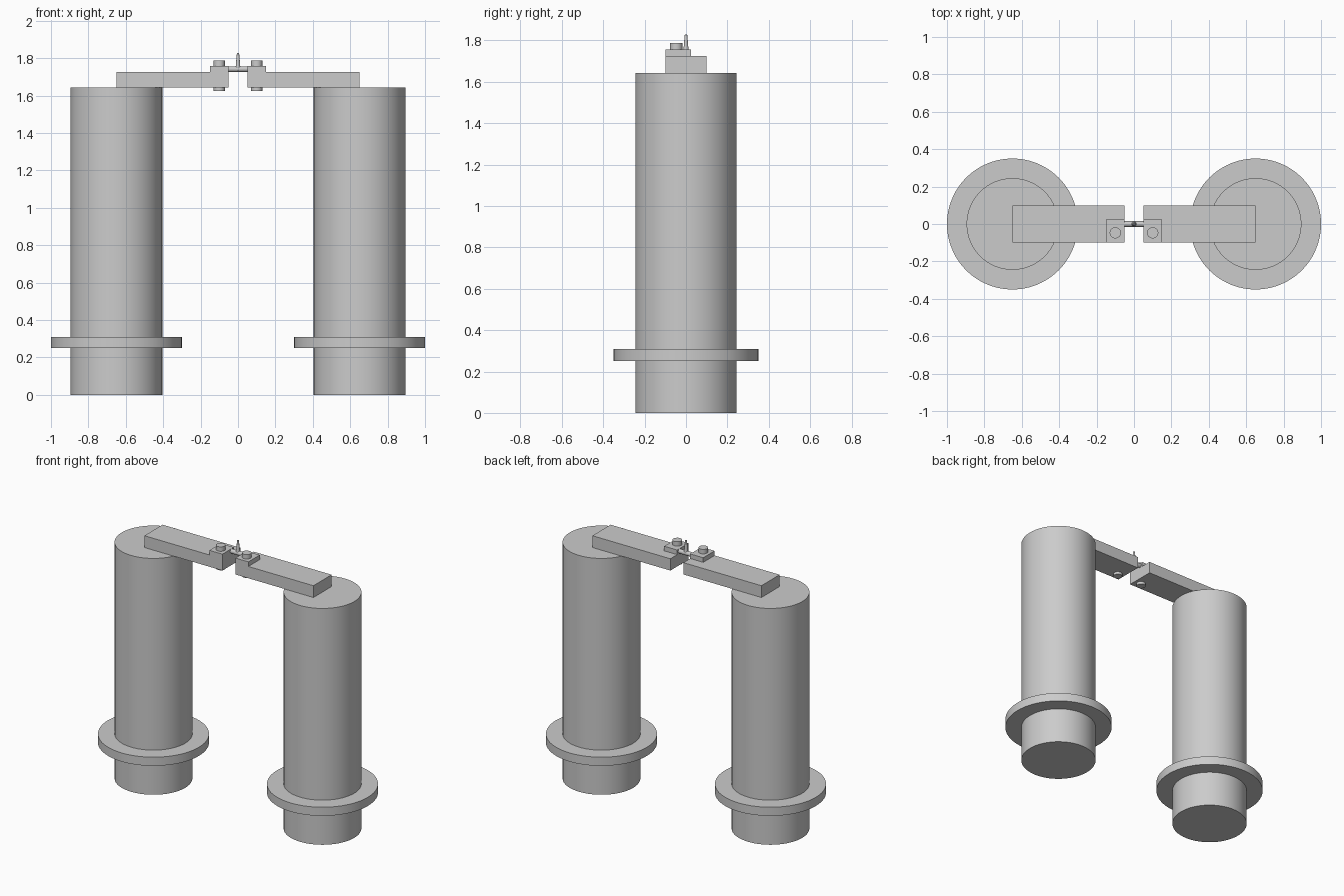
import bpy
import math

cube = bpy.data.objects.get("Cube")
if cube:
    bpy.data.objects.remove(cube, do_unlink=True)

grey = bpy.data.materials.new("plain_grey")
grey.use_nodes = True
COLOUR = (0.6, 0.6, 0.6, 1)
grey.diffuse_color = COLOUR
grey.node_tree.nodes["Principled BSDF"].inputs["Base Color"].default_value = COLOUR


def box(name, x, y, z):
    """Box from (low, high) ranges on each axis."""
    spans = (x, y, z)
    bpy.ops.mesh.primitive_cube_add(size=1, location=[(a + b) / 2 for a, b in spans])
    ob = bpy.context.object
    ob.name = name
    ob.scale = [b - a for a, b in spans]
    bpy.ops.object.transform_apply(location=False, rotation=False, scale=True)
    ob.data.materials.append(grey)


def round_part(name, x, y, z, r, r_top=None, sides=64, along_x=False):
    """Cylinder or tapered cone spanning z, or spanning x when along_x is set."""
    low, high = x if along_x else z
    mid = (low + high) / 2
    bpy.ops.mesh.primitive_cone_add(
        vertices=sides, radius1=r, radius2=r if r_top is None else r_top,
        depth=high - low,
        location=(mid, y, z) if along_x else (x, y, mid),
        rotation=(0, math.pi / 2 if along_x else 0, 0))
    ob = bpy.context.object
    ob.name = name
    ob.data.materials.append(grey)
    bpy.ops.object.shade_smooth_by_angle(angle=math.radians(35))


for side, s in (("left", 1), ("right", -1)):
    # Tall post with a flange near its foot
    round_part(side + "_post", s * 0.65, 0, (0, 1.643), 0.245, sides=96)
    round_part(side + "_flange", s * 0.65, 0, (0.25, 0.31), 0.35, sides=96)
    # Arm reaching inward, with a clamp plate and through bolt
    box(side + "_arm", sorted((s * 0.05, s * 0.65)), (-0.1, 0.1), (1.643, 1.725))
    box(side + "_clamp_plate", sorted((s * 0.05, s * 0.15)), (-0.1, 0.025), (1.725, 1.757))
    round_part(side + "_bolt", s * 0.1, -0.047, (1.625, 1.788), 0.03, sides=32)

# Thin rod bridging the clamps, with an upright needle in the middle
round_part("bridge_rod", (-0.149, 0.149), 0, 1.741, 0.015, sides=24, along_x=True)
round_part("needle", 0, 0, (1.735, 1.828), 0.014, 0.006, sides=24)
